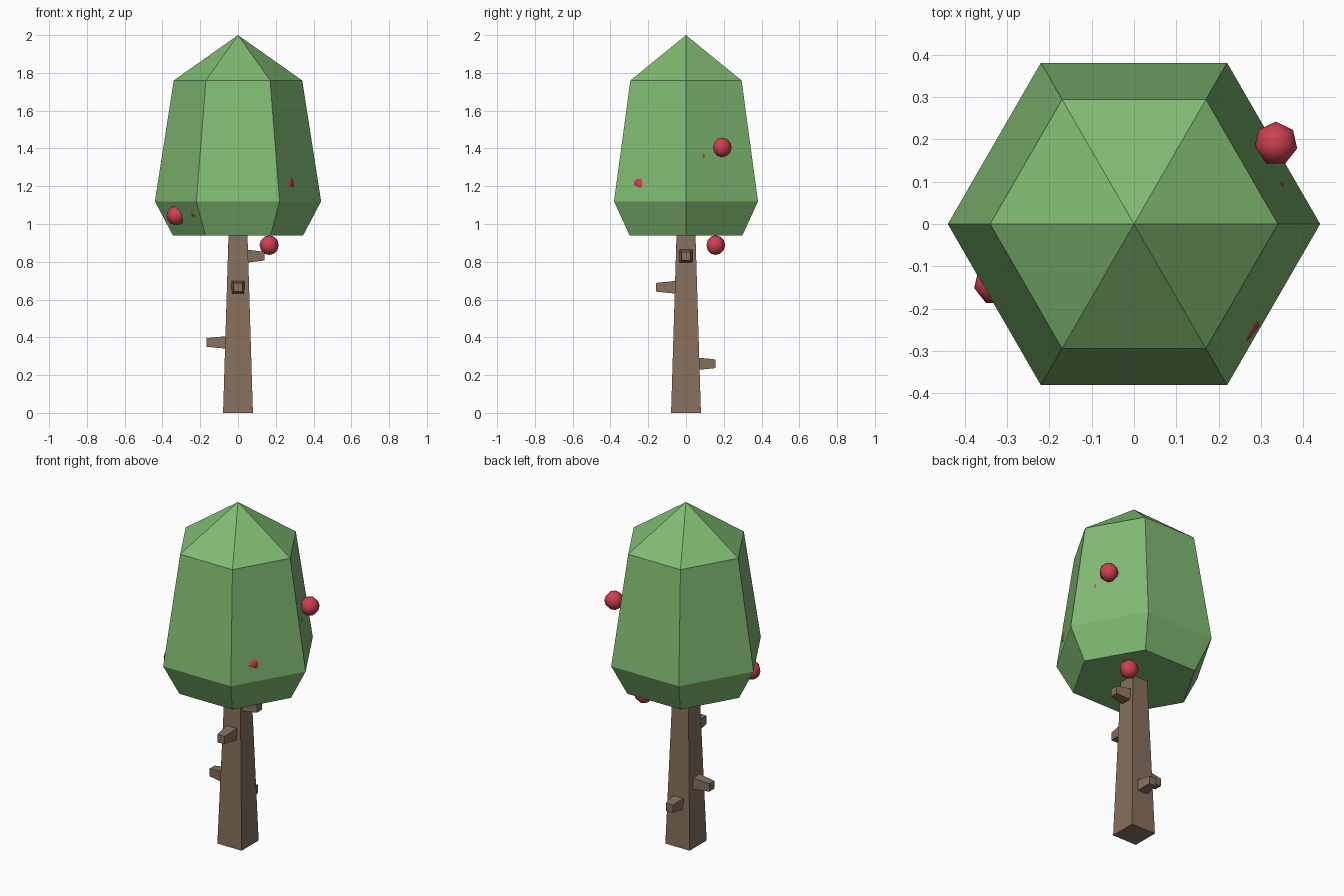
import bpy, bmesh
from math import sin, cos, pi, radians, sqrt
from mathutils import Matrix

if "Cube" in bpy.data.objects:
    bpy.data.objects.remove(bpy.data.objects["Cube"])


def material(name, color):
    m = bpy.data.materials.new(name)
    m.diffuse_color = (*color, 1)
    m.use_nodes = True
    m.node_tree.nodes["Principled BSDF"].inputs["Base Color"].default_value = m.diffuse_color
    return m


BARK = material("bark", (0.24, 0.16, 0.11))
LEAF = material("leaf", (0.22, 0.50, 0.17))
FRUIT = material("fruit", (0.62, 0.05, 0.08))


def loft(name, sides, profile, mat, start=0.0, matrix=Matrix(), smooth=False):
    """Stack regular polygons given as (radius, height); radius 0 makes a point."""
    bm = bmesh.new()
    rings = []
    for r, z in profile:
        count = sides if r > 0 else 1
        rings.append([bm.verts.new((r * cos(start + 2 * pi * i / sides),
                                    r * sin(start + 2 * pi * i / sides), z))
                      for i in range(count)])
    for a, b in zip(rings, rings[1:]):
        for i in range(sides):
            j = (i + 1) % sides
            if len(a) == 1:
                bm.faces.new((a[0], b[j], b[i]))
            elif len(b) == 1:
                bm.faces.new((a[i], a[j], b[0]))
            else:
                bm.faces.new((a[i], a[j], b[j], b[i]))
    for end in (rings[0], rings[-1]):
        if len(end) > 1:
            bm.faces.new(end)
    bmesh.ops.recalc_face_normals(bm, faces=bm.faces)
    for f in bm.faces:
        f.smooth = smooth
    bm.transform(matrix)
    mesh = bpy.data.meshes.new(name)
    bm.to_mesh(mesh)
    bm.free()
    mesh.materials.append(mat)
    obj = bpy.data.objects.new(name, mesh)
    bpy.context.collection.objects.link(obj)
    return obj


# Crown: tapered hexagonal canopy
loft("crown", 6, [(0.345, 0.94), (0.44, 1.12), (0.34, 1.76), (0, 2.0)], LEAF)

# Trunk: tapered square post
S = sqrt(2)
loft("trunk", 4, [(0.079 * S, 0), (0.05 * S, 0.95)], BARK, pi / 4)

# Branch stubs: (heading in degrees, height, reach), one per trunk side
for heading, z, reach in [(-90, 0.665, 0.16), (180, 0.373, 0.168),
                          (0, 0.83, 0.14), (90, 0.26, 0.155)]:
    place = (Matrix.Translation((0, 0, z)) @ Matrix.Rotation(radians(heading), 4, 'Z')
             @ Matrix.Rotation(pi / 2, 4, 'Y'))
    loft("branch_stub", 4, [(0.034 * S, 0.05), (0.023 * S, reach)], BARK, pi / 4, place)

# Fruit: small seven-sided spheres, some almost buried in the crown
R, RINGS = 0.052, 6
ball = [(0, -R)] + [(R * sin(pi * k / RINGS), -R * cos(pi * k / RINGS))
                    for k in range(1, RINGS)] + [(0, R)]
for spot in [(0.335, 0.19, 1.405), (0.165, 0.155, 0.888), (-0.327, -0.14, 1.045),
             (0.245, -0.23, 1.21), (0.31, 0.065, 1.355), (-0.2, -0.27, 1.07)]:
    loft("fruit", 7, ball, FRUIT, pi / 2, Matrix.Translation(spot), smooth=True)
